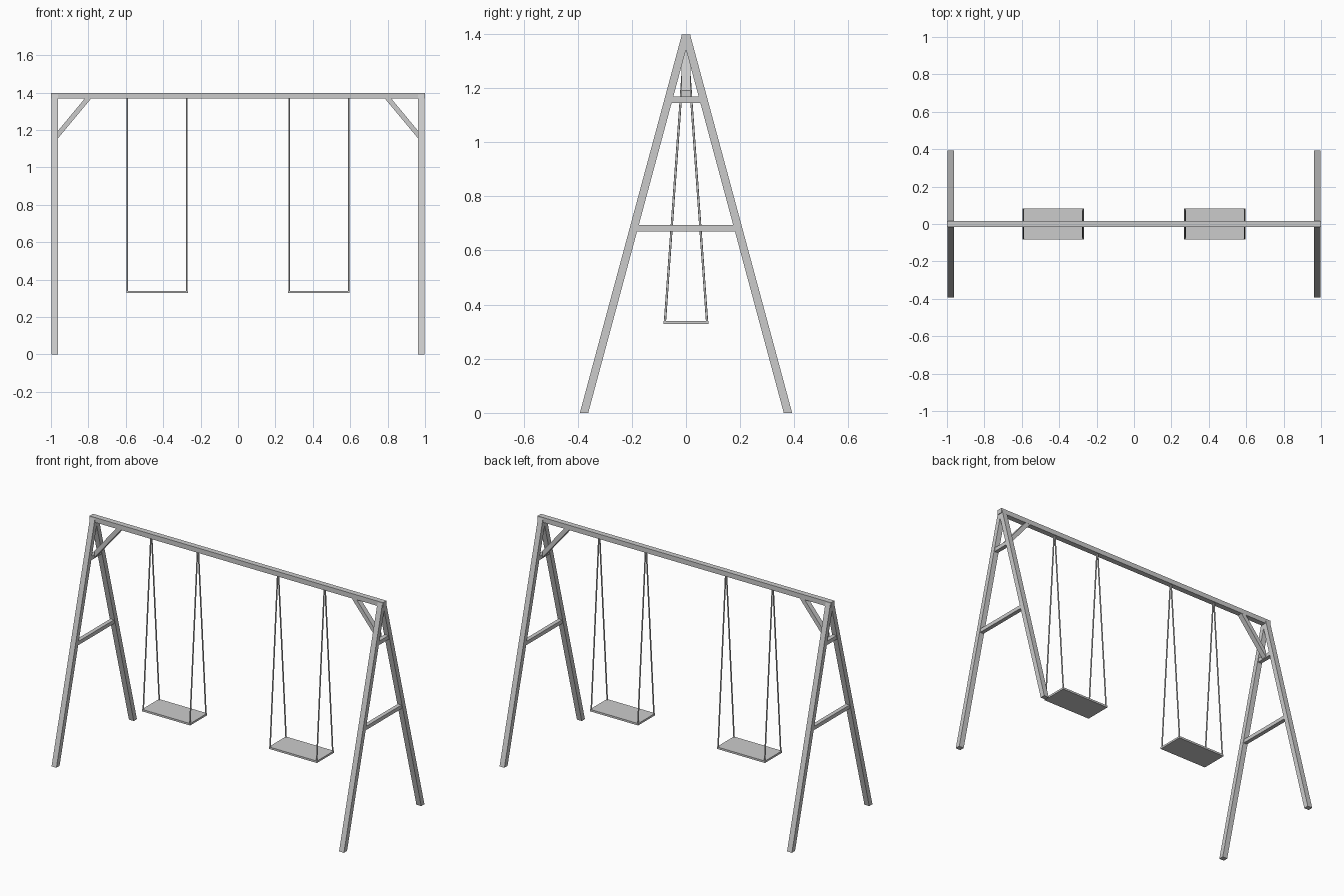
import bpy, bmesh
from math import pi
from mathutils import Vector

if "Cube" in bpy.data.objects:
    bpy.data.objects.remove(bpy.data.objects["Cube"])


def finish(name, bm):
    bmesh.ops.recalc_face_normals(bm, faces=bm.faces)
    me = bpy.data.meshes.new(name)
    bm.to_mesh(me)
    bm.free()
    ob = bpy.data.objects.new(name, me)
    bpy.context.collection.objects.link(ob)
    return ob


def prism(name, profile, axis, lo, hi):
    """Extrude a 2D profile (other axis, z) along x or y from lo to hi."""
    bm = bmesh.new()
    place = (lambda p, d: (d, p[0], p[1])) if axis == 'x' else (lambda p, d: (p[0], d, p[1]))
    face = bm.faces.new([bm.verts.new(place(p, lo)) for p in profile])
    ext = bmesh.ops.extrude_face_region(bm, geom=[face])
    shift = place((0, 0), hi - lo)
    bmesh.ops.translate(bm, verts=[v for v in ext['geom'] if isinstance(v, bmesh.types.BMVert)], vec=shift)
    return finish(name, bm)


def box(name, x, y, z):
    return prism(name, [(y[0], z[0]), (y[1], z[0]), (y[1], z[1]), (y[0], z[1])], 'x', *x)


def rod(name, a, b, radius):
    a, b = Vector(a), Vector(b)
    bm = bmesh.new()
    bmesh.ops.create_cone(bm, cap_ends=True, segments=8, radius1=radius, radius2=radius,
                          depth=(b - a).length)
    rot = (b - a).to_track_quat('Z', 'Y').to_matrix().to_4x4()
    bmesh.ops.transform(bm, matrix=rot, verts=bm.verts)
    bmesh.ops.translate(bm, verts=bm.verts, vec=(a + b) / 2)
    ob = finish(name, bm)
    for p in ob.data.polygons:
        p.use_smooth = len(p.vertices) == 4
    return ob


# Top beam
box("top_beam", (-1, 1), (-0.017, 0.017), (1.368, 1.398))

for side, s in (("left", -1), ("right", 1)):
    # Splayed legs, cut level at the ground
    x0, x1 = sorted((s * 0.963, s * 0.996))
    for pos, t in (("front", -1), ("back", 1)):
        prism(f"{side}_{pos}_leg",
              [(t * 0.392, 0), (t * 0.361, 0), (t * -0.014, 1.394), (t * 0.016, 1.394)], 'x', x0, x1)

    # Cross bars of the A-frame
    c0, c1 = sorted((s * 0.967, s * 0.992))
    for label, z0, z1, w0, w1 in (("lower", 0.67, 0.693, 0.192, 0.186),
                                  ("upper", 1.145, 1.169, 0.066, 0.059)):
        prism(f"{side}_{label}_crossbar", [(-w0, z0), (w0, z0), (w1, z1), (-w1, z1)], 'x', c0, c1)

    # Diagonal corner brace
    prism(f"{side}_corner_brace",
          [(s * 0.967, 1.15), (s * 0.784, 1.37), (s * 0.818, 1.37), (s * 0.967, 1.19)],
          'y', -0.016, 0.016)

    # Swing seat and its four ropes
    cx = s * 0.432
    box(f"{side}_seat", (cx - 0.164, cx + 0.164), (-0.083, 0.083), (0.328, 0.34))
    for i, dx in enumerate((-0.159, 0.159)):
        for pos, t in (("front", -1), ("back", 1)):
            rod(f"{side}_{pos}_rope_{i + 1}", (cx + dx, t * 0.078, 0.333), (cx + dx, t * 0.004, 1.375), 0.0042)
